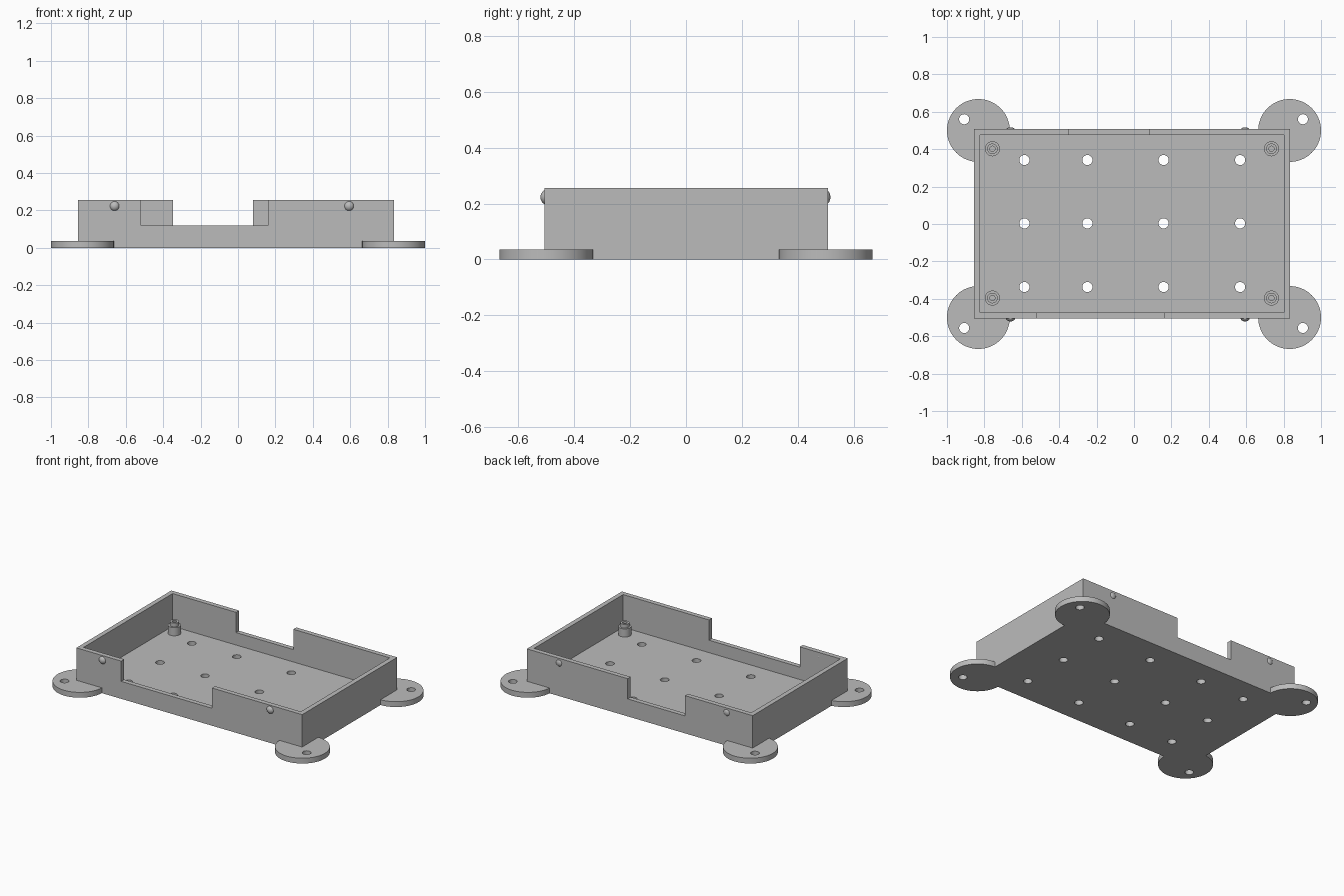
import bpy, bmesh, math
from mathutils import Matrix, Vector

if "Cube" in bpy.data.objects:
    bpy.data.objects.remove(bpy.data.objects["Cube"])

grey = bpy.data.materials.new("plain grey")
grey.diffuse_color = (0.5, 0.5, 0.5, 1)
grey.use_nodes = True
grey.node_tree.nodes["Principled BSDF"].inputs["Base Color"].default_value = grey.diffuse_color


def make(name, bm):
    """Turn a bmesh into a grey object."""
    bmesh.ops.recalc_face_normals(bm, faces=bm.faces)
    mesh = bpy.data.meshes.new(name)
    bm.to_mesh(mesh)
    bm.free()
    mesh.materials.append(grey)
    ob = bpy.data.objects.new(name, mesh)
    bpy.context.collection.objects.link(ob)
    return ob


def box(name, x0, x1, y0, y1, z0, z1):
    bm = bmesh.new()
    bmesh.ops.create_cube(bm, size=1)
    for v in bm.verts:
        v.co = Vector((x1 if v.co.x > 0 else x0, y1 if v.co.y > 0 else y0,
                       z1 if v.co.z > 0 else z0))
    return make(name, bm)


def discs(name, points, radius, z0, z1, segments):
    """Upright cylinders at every (x, y) point."""
    bm = bmesh.new()
    for x, y in points:
        bmesh.ops.create_cone(bm, cap_ends=True, segments=segments, radius1=radius,
                              radius2=radius, depth=z1 - z0,
                              matrix=Matrix.Translation((x, y, (z0 + z1) / 2)))
    return make(name, bm)


def combine(target, tool, operation):
    """Apply a boolean and throw the tool away."""
    tool.hide_render = True
    mod = target.modifiers.new("cut", 'BOOLEAN')
    mod.object, mod.operation, mod.solver = tool, operation, 'EXACT'
    bpy.context.view_layer.objects.active = target
    bpy.ops.object.modifier_apply(modifier=mod.name)
    bpy.data.objects.remove(tool)


def smooth(ob):
    bpy.ops.object.select_all(action='DESELECT')
    ob.select_set(True)
    bpy.context.view_layer.objects.active = ob
    bpy.ops.object.shade_smooth_by_angle(angle=math.radians(30))


X0, X1, Y0, Y1, TOP = -0.855, 0.834, -0.506, 0.509, 0.255
WALL, FLOOR = 0.032, 0.034

# Tray with round mounting feet at the corners
tray = box("tray", X0, X1, Y0, Y1, 0, TOP)
feet = [(sx * 0.832, sy * 0.5) for sx in (-1, 1) for sy in (-1, 1)]
combine(tray, discs("feet", feet, 0.168, 0, 0.036, 72), 'UNION')

# Hollow inside
combine(tray, box("cavity", X0 + WALL, X1 - WALL, Y0 + WALL, Y1 - WALL, FLOOR, 0.4), 'DIFFERENCE')

# Notches in the front and back walls
combine(tray, box("front_notch", -0.519, 0.16, Y0 - 0.1, Y0 + 0.1, 0.118, 0.4), 'DIFFERENCE')
combine(tray, box("back_notch", -0.348, 0.08, Y1 - 0.1, Y1 + 0.1, 0.118, 0.4), 'DIFFERENCE')

# Floor holes and screw holes in the feet
holes = [(x, y) for x in (-0.586, -0.249, 0.158, 0.567) for y in (-0.337, 0.003, 0.342)]
holes += [(x, y) for x in (-0.908, 0.903) for y in (-0.556, 0.56)]
combine(tray, discs("holes", holes, 0.027, -0.1, 0.1, 32), 'DIFFERENCE')
smooth(tray)

# Stepped standoffs with a blind hole, revolved from a profile
profile = [(0.04, 0), (0.04, 0.055), (0.028, 0.055), (0.028, 0.08),
           (0.014, 0.08), (0.014, 0.04), (0, 0.04)]
for i, (x, y) in enumerate((x, y) for x in (-0.757, 0.735) for y in (-0.396, 0.402)):
    bm = bmesh.new()
    verts = [bm.verts.new((r, 0, z)) for r, z in profile]
    edges = [bm.edges.new(pair) for pair in zip(verts, verts[1:])]
    bmesh.ops.spin(bm, geom=verts + edges, cent=(0, 0, 0), axis=(0, 0, 1),
                   angle=math.tau, steps=40)
    bmesh.ops.remove_doubles(bm, verts=bm.verts, dist=1e-5)
    standoff = make(f"standoff_{i + 1}", bm)
    standoff.location = (x, y, FLOOR)
    smooth(standoff)

# Snap bumps on the front and back walls
for side, y, depth in (("front", -0.497, 0.024), ("back", 0.497, 0.02)):
    for i, x in enumerate((-0.66, 0.594)):
        bm = bmesh.new()
        bmesh.ops.create_uvsphere(bm, u_segments=24, v_segments=14, radius=1)
        bmesh.ops.scale(bm, vec=(0.027, depth, 0.027), verts=bm.verts)
        bump = make(f"{side}_bump_{i + 1}", bm)
        bump.location = (x, y, 0.223)
        smooth(bump)
